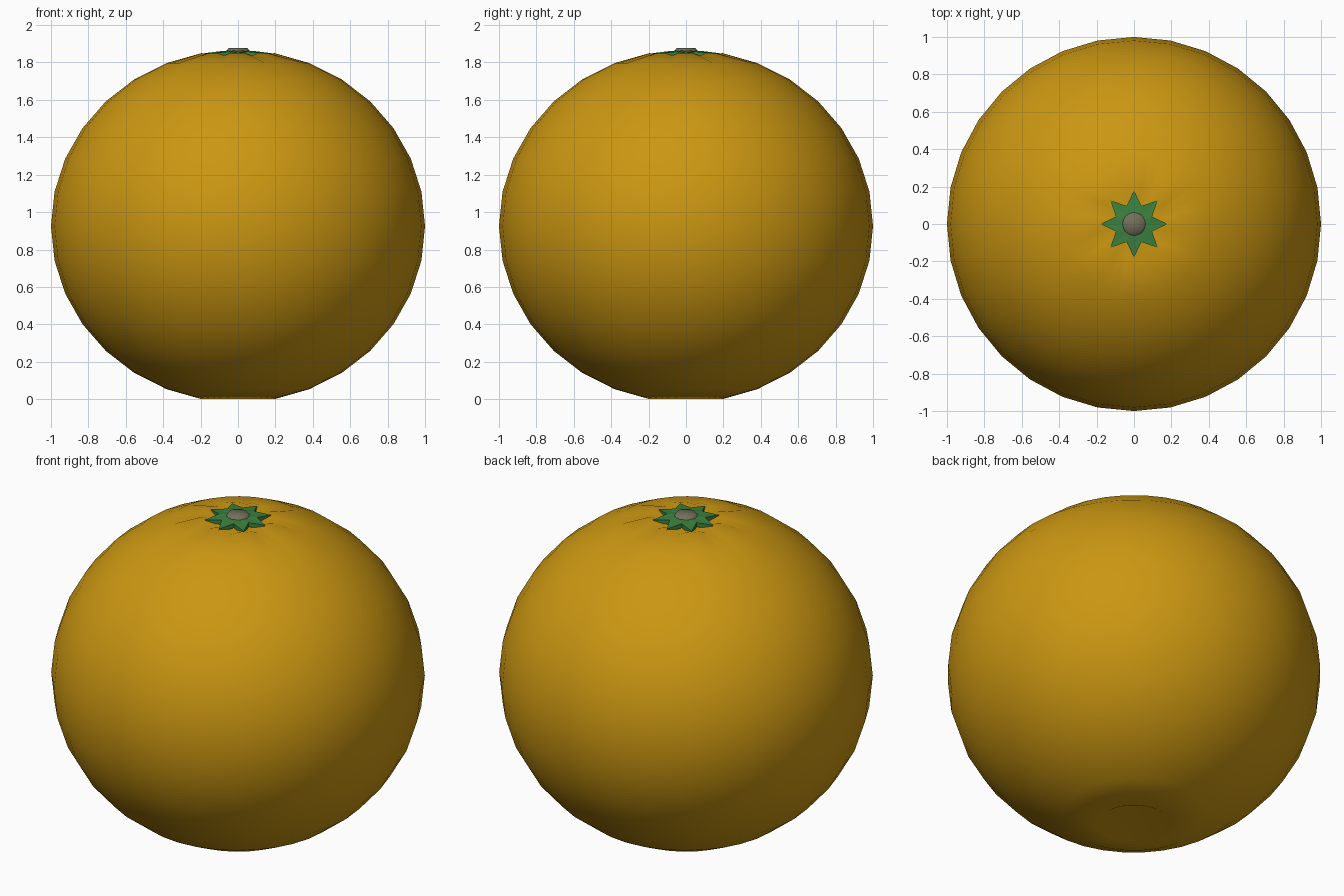
import bpy, bmesh, math

if "Cube" in bpy.data.objects:
    bpy.data.objects.remove(bpy.data.objects["Cube"])


def material(name, rgb):
    m = bpy.data.materials.new(name)
    m.diffuse_color = (*rgb, 1)
    m.use_nodes = True
    m.node_tree.nodes["Principled BSDF"].inputs["Base Color"].default_value = m.diffuse_color
    return m


def finish(bm, name, mat, angle=None):
    bmesh.ops.recalc_face_normals(bm, faces=bm.faces[:])
    me = bpy.data.meshes.new(name)
    bm.to_mesh(me)
    bm.free()
    me.materials.append(mat)
    ob = bpy.data.objects.new(name, me)
    bpy.context.collection.objects.link(ob)
    if angle is not None:
        for o in bpy.context.selected_objects:
            o.select_set(False)
        ob.select_set(True)
        bpy.context.view_layer.objects.active = ob
        bpy.ops.object.shade_smooth_by_angle(angle=math.radians(angle))
    return ob


orange = material("orange peel", (0.60, 0.31, 0.006))
green = material("leaf green", (0.045, 0.22, 0.05))
grey = material("stem grey", (0.17, 0.16, 0.10))

# Fruit: squashed 32 x 16 sphere, poles pushed in, eight shallow creases at the top
CZ, RZ = 0.925, 0.943
bm = bmesh.new()
bmesh.ops.create_uvsphere(bm, u_segments=32, v_segments=16, radius=1)
for v in bm.verts:
    x, y, z = v.co
    r = math.hypot(x, y)
    if r < 0.01:
        v.co.z = 1.80 if z > 0 else 0.10
    else:
        v.co.z = CZ + RZ * z
        if z > 0 and r < 0.25:
            step = round(math.atan2(y, x) / (math.pi / 16)) % 4
            v.co.z -= 0.012 if step == 2 else 0
finish(bm, "fruit", orange, 60)

# Calyx: eight-pointed star, slightly domed, with thickness
bm = bmesh.new()
rings = []
for dz in (0, -0.025):
    c = bm.verts.new((0, 0, 1.868 + dz))
    pts = []
    for i in range(16):
        a = i * math.pi / 8
        r, z = (0.178, 1.85) if i % 2 == 0 else (0.105, 1.86)
        pts.append(bm.verts.new((r * math.cos(a), r * math.sin(a), z + dz)))
    for i in range(16):
        bm.faces.new((c, pts[i], pts[(i + 1) % 16]))
    rings.append(pts)
for i in range(16):
    j = (i + 1) % 16
    bm.faces.new((rings[0][i], rings[0][j], rings[1][j], rings[1][i]))
finish(bm, "calyx_star", green)

# Stem scar: low bevelled disc
bm = bmesh.new()
bmesh.ops.create_cone(bm, cap_ends=True, segments=16, radius1=0.066, radius2=0.05, depth=0.02)
bmesh.ops.translate(bm, verts=bm.verts[:], vec=(0, 0, 1.867))
finish(bm, "stem_scar", grey, 60)
